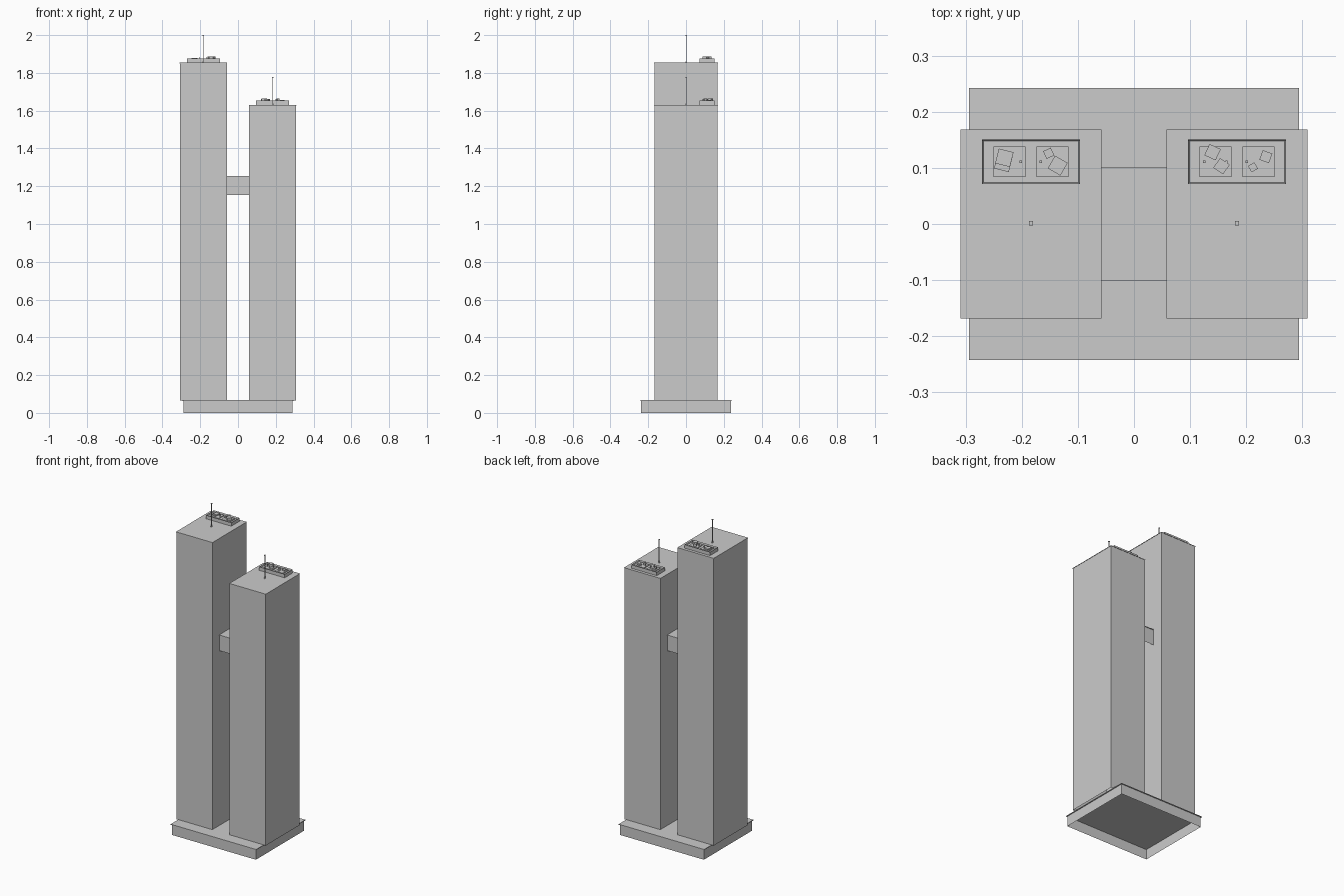
import bpy
import bmesh
from math import radians
from mathutils import Matrix

old = bpy.data.objects.get("Cube")
if old:
    bpy.data.objects.remove(old, do_unlink=True)

# One plain concrete colour
concrete = bpy.data.materials.new("concrete_grey")
concrete.use_nodes = True
colour = (0.6, 0.6, 0.6, 1)
concrete.diffuse_color = colour
concrete.node_tree.nodes["Principled BSDF"].inputs["Base Color"].default_value = colour


def finish(name, bm):
    mesh = bpy.data.meshes.new(name)
    bm.to_mesh(mesh)
    bm.free()
    mesh.materials.append(concrete)
    obj = bpy.data.objects.new(name, mesh)
    bpy.context.collection.objects.link(obj)
    return obj


def add_box(bm, x, y, z0, z1, sx, sy, angle=0):
    """Box centred on x, y and spanning z0 to z1, turned about z."""
    place = (Matrix.Translation((x, y, (z0 + z1) / 2))
             @ Matrix.Rotation(radians(angle), 4, 'Z')
             @ Matrix.Diagonal((sx, sy, z1 - z0, 1)))
    return bmesh.ops.create_cube(bm, size=1, matrix=place)["verts"]


def faces_facing(bm, direction):
    bm.normal_update()
    return [f for f in bm.faces if f.normal.z * direction > 0.9]


def lipped_shell(name, x, z0, z1, sx, sy, lip, thick):
    """Open-bottomed block with a thin slab overhanging its top."""
    bm = bmesh.new()
    add_box(bm, x, 0, z0, z1 - thick, sx, sy)
    bmesh.ops.delete(bm, geom=faces_facing(bm, -1), context='FACES')
    add_box(bm, x, 0, z1 - thick, z1, sx + 2 * lip, sy + 2 * lip)
    return finish(name, bm)


def antenna(name, x, z):
    bm = bmesh.new()
    add_box(bm, x, 0.001, z, z + 0.146, 0.004, 0.004)
    add_box(bm, x, 0.001, z + 0.142, z + 0.146, 0.007, 0.008)
    add_box(bm, x, 0.001, z, z + 0.006, 0.007, 0.008)
    finish(name, bm)


def roof_plant(name, x, z, units, vents):
    """Rimmed tray with two pads, turned machine boxes and small vents."""
    y = 0.111
    bm = bmesh.new()
    add_box(bm, x, y, z, z + 0.022, 0.175, 0.079)
    top = faces_facing(bm, 1)
    bmesh.ops.inset_region(bm, faces=top, thickness=0.004)
    bmesh.ops.translate(bm, verts=top[0].verts, vec=(0, 0, -0.009))
    finish(name + "_tray", bm)

    bm = bmesh.new()
    for side in (-1, 1):
        add_box(bm, x + side * 0.038, y, z + 0.013, z + 0.018, 0.057, 0.054)
    finish(name + "_pads", bm)

    bm = bmesh.new()
    for ux, uy, size, angle, top_z in units:
        add_box(bm, ux, uy, z + 0.018, z + top_z, size, size, angle)
    for vx in vents:
        add_box(bm, vx, y, z + 0.018, z + 0.03, 0.004, 0.004)
    finish(name + "_machines", bm)


# Podium and link bridge
lipped_shell("podium", 0, 0, 0.067, 0.578, 0.474, 0.005, 0.004)
lipped_shell("link_bridge", 0, 1.154, 1.253, 0.118, 0.195, 0.003, 0.003)

# Twin towers with antennas and rooftop machinery
towers = {
    "tall": (-1, 1.854,
             [(-0.231, 0.118, 0.027, -14, 0.026), (-0.233, 0.109, 0.027, -14, 0.023),
              (-0.152, 0.126, 0.015, 25, 0.033), (-0.136, 0.104, 0.026, -30, 0.034)],
             [-0.202, -0.166]),
    "short": (1, 1.631,
              [(0.140, 0.128, 0.022, -25, 0.033), (0.156, 0.103, 0.021, -35, 0.032),
               (0.235, 0.120, 0.018, -20, 0.026), (0.212, 0.101, 0.013, 30, 0.033)],
              [0.125, 0.165, 0.201]),
}
for name, (side, top, units, vents) in towers.items():
    x = side * 0.1835
    lipped_shell(name + "_tower", x, 0.066, top, 0.248, 0.334, 0.0015, 0.003)
    antenna(name + "_antenna", x, top)
    roof_plant(name + "_roof", x, top, units, vents)
